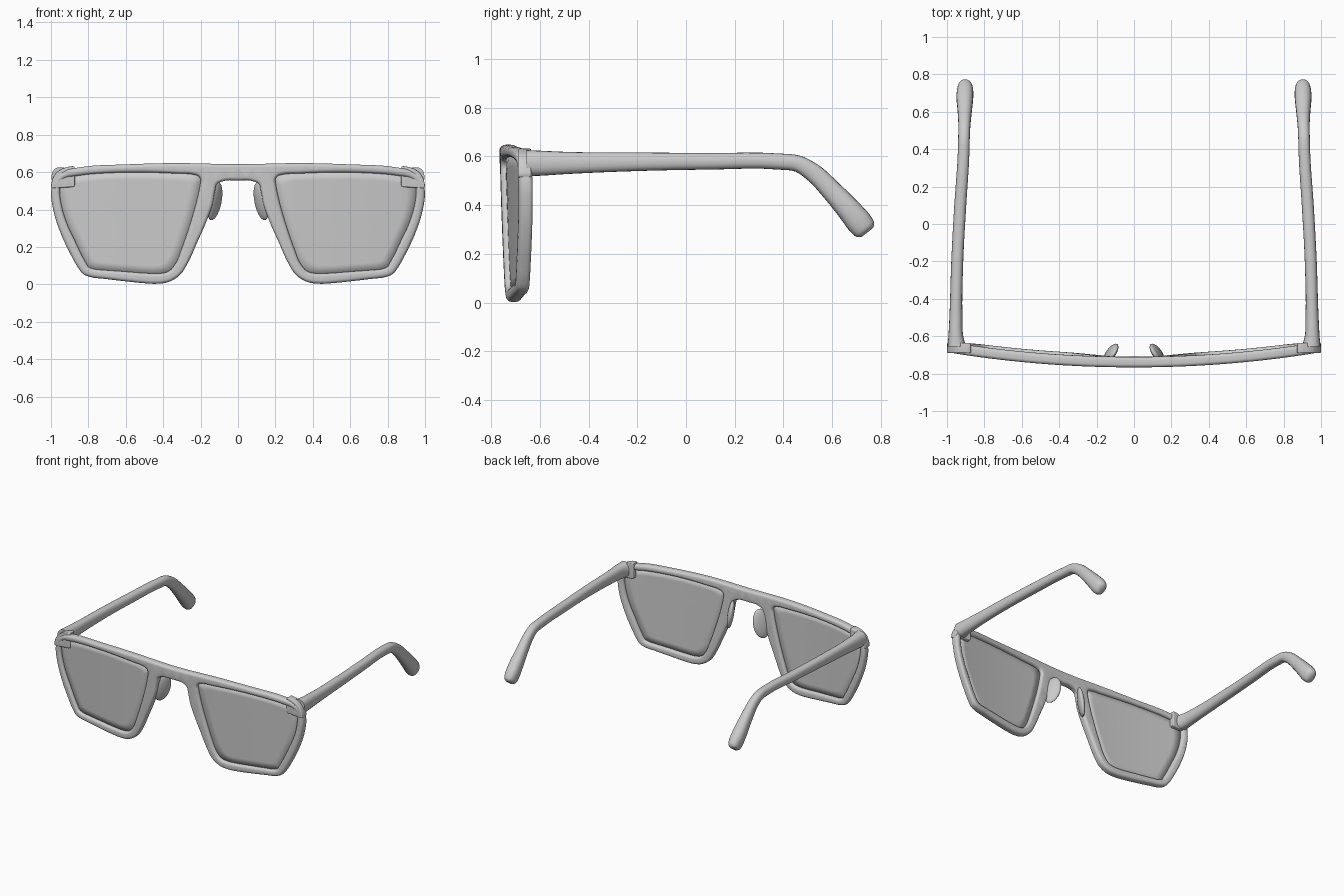
import bpy, bmesh, math
from mathutils import Vector

if "Cube" in bpy.data.objects:
    bpy.data.objects.remove(bpy.data.objects["Cube"])


def smooth_path(pts, n, closed):
    """Chord-weighted Hermite spline through points of any dimension."""
    P = [Vector(p) for p in pts]
    N = len(P)

    def tangent(i):
        if not closed and i in (0, N - 1):
            j = min(i, N - 2)
            return (P[j + 1] - P[j]).normalized()
        a, b = P[i] - P[i - 1], P[(i + 1) % N] - P[i]
        da, db = a.length, b.length
        return (a * (db / da) + b * (da / db)) / (da + db)

    out = []
    for i in range(N if closed else N - 1):
        a, b = P[i], P[(i + 1) % N]
        d = (b - a).length
        ma, mb = tangent(i) * d, tangent((i + 1) % N) * d
        for k in range(n):
            t = k / n
            out.append(a * (2*t**3 - 3*t*t + 1) + ma * (t**3 - 2*t*t + t)
                       + b * (3*t*t - 2*t**3) + mb * (t**3 - t*t))
    if not closed:
        out.append(P[-1])
    return out


def wrap(x, z):
    """Depth of the curved frame front."""
    return -0.738 + 0.08 * x * x + 0.015 * (0.6 - z) / 0.6


def finish(name, bm, mirror=False):
    bmesh.ops.recalc_face_normals(bm, faces=bm.faces)
    me = bpy.data.meshes.new(name)
    bm.to_mesh(me)
    bm.free()
    me.shade_smooth()
    me.set_sharp_from_angle(angle=math.radians(50))
    ob = bpy.data.objects.new(name, me)
    bpy.context.collection.objects.link(ob)
    if mirror:
        ob.modifiers.new("mirror", 'MIRROR')
    return ob


def skin(bm, rings):
    """Bridge consecutive closed rings with quads."""
    for a, b in zip(rings, rings[1:]):
        for k in range(len(a)):
            j = (k + 1) % len(a)
            bm.faces.new((a[k], a[j], b[j], b[k]))


def plate(name, loops, depth, bevel, place, mirror=False):
    """Upright slab: first loop is the outline, the rest are holes; edges rounded."""
    bm = bmesh.new()
    caps = ([], [])
    steps = [(-1, math.radians(a)) for a in (-90, -67, -45, -22, 0)] + \
            [(1, math.radians(a)) for a in (0, 22, 45, 67, 90)]
    for li, loop in enumerate(loops):
        n = len(loop)
        P = [Vector(p) for p in loop]
        area = sum(P[i - 1].x * P[i].y - P[i].x * P[i - 1].y for i in range(n))
        sign = math.copysign(1, area) * (1 if li == 0 else -1)
        nor = []
        for i in range(n):
            t = (P[(i + 1) % n] - P[i - 1]).normalized()
            nor.append(Vector((t.y, -t.x)) * sign)
        rings = []
        for side, a in steps:
            w = side * (depth / 2 - bevel) + bevel * math.sin(a)
            rings.append([bm.verts.new((*(p + m * bevel * (math.cos(a) - 1)), w))
                          for p, m in zip(P, nor)])
        skin(bm, rings)
        for cap, ring in ((caps[0], rings[0]), (caps[1], rings[-1])):
            cap += [bm.edges.get((ring[i - 1], ring[i])) for i in range(n)]
    for cap in caps:
        bmesh.ops.triangle_fill(bm, use_beauty=True, edges=cap)
    # slice so the flat faces can follow the bend
    for k in range(-24, 25):
        bmesh.ops.bisect_plane(bm, geom=bm.verts[:] + bm.edges[:] + bm.faces[:],
                               dist=1e-5, plane_co=(k / 25 + .003, 0, 0), plane_no=(1, 0, 0))
    for v in bm.verts:
        x, z, w = v.co
        v.co = (x, place(x, z) - w, z)
    return finish(name, bm, mirror)


# Front frame: outer outline (right half mirrored) and two lens openings
half = [(0, .642), (.35, .648), (.6, .641), (.85, .625), (.93, .607), (.98, .57),
        (.998, .51), (.985, .385), (.945, .265), (.89, .15), (.856, .09), (.828, .055),
        (.785, .038), (.72, .03), (.6, .016), (.5, .006), (.44, .003), (.37, .013),
        (.31, .05), (.265, .12), (.22, .22), (.165, .345), (.135, .43), (.122, .5),
        (.112, .535), (.085, .55), (0, .555)]
hole = [(.2, .56), (.212, .578), (.24, .587), (.32, .592), (.65, .597), (.86, .58),
        (.92, .568), (.945, .55), (.952, .515), (.945, .43), (.92, .34), (.87, .23),
        (.815, .12), (.798, .093), (.77, .082), (.72, .077), (.6, .068), (.48, .059),
        (.42, .058), (.37, .07), (.33, .118), (.305, .18), (.26, .31), (.215, .47),
        (.203, .53)]
outer = half + [(-x, z) for x, z in reversed(half[1:-1])]
lens_loop = smooth_path(hole, 4, True)
plate("front_frame", [smooth_path(outer, 4, True), lens_loop,
                      [(-p[0], p[1]) for p in lens_loop]], 0.056, 0.018, wrap)

# Lenses: concentric rings following the frame curve
bm = bmesh.new()
c = Vector((.58, .34))
rings = []
for s in (1.02, .85, .65, .45, .25, .1):
    pts = [c + (p - c) * s for p in lens_loop]
    rings.append([bm.verts.new((q.x, wrap(q.x, q.y), q.y)) for q in pts])
skin(bm, rings)
bm.faces.new(rings[-1])
lens = finish("lenses", bm, True)
sol = lens.modifiers.new("thickness", 'SOLIDIFY')
sol.thickness, sol.offset = 0.012, 0

# Hinge blocks at the outer corners
corner = [(.872, .62), (.875, .629), (.885, .632), (.91, .628), (.938, .619), (.96, .606),
          (.978, .588), (.992, .563), (.999, .535), (1, .522), (.996, .515), (.985, .514),
          (.885, .52), (.875, .524), (.872, .534)]
plate("hinge_blocks", [corner], 0.054, 0.006, lambda x, z: -0.663, True)

# Temple arms: x, y, z, half width, half height
stations = [(.947, -.655, .572, .050, .054), (.952, -.61, .572, .041, .052),
            (.952, -.5, .573, .035, .046), (.945, -.2, .578, .032, .038),
            (.929, .1, .580, .032, .034), (.911, .38, .579, .031, .033),
            (.909, .46, .570, .031, .034), (.907, .52, .535, .032, .038),
            (.905, .60, .457, .038, .043), (.904, .685, .362, .045, .051),
            (.903, .715, .325, .043, .053), (.903, .737, .298, .035, .046),
            (.903, .745, .288, .018, .030)]
path = smooth_path(stations, 4, False)
bm = bmesh.new()
rings = []
SIDES = 20
for i, s in enumerate(path):
    a, b = path[max(i - 1, 0)], path[min(i + 1, len(path) - 1)]
    t = Vector((b[1] - a[1], b[2] - a[2])).normalized()
    ring = []
    for k in range(SIDES):
        u = 2 * math.pi * k / SIDES
        ca, sa = (math.copysign(abs(f) ** .85, f) for f in (math.cos(u), math.sin(u)))
        h = sa * s[4]
        ring.append(bm.verts.new((s[0] + ca * s[3], s[1] - t.y * h, s[2] + t.x * h)))
    rings.append(ring)
skin(bm, rings)
bm.faces.new(rings[0])
bm.faces.new(rings[-1])
finish("temple_arms", bm, True)

# Nose pads: flattened ellipsoids angled back from the bridge, flaring downwards
bm = bmesh.new()
bmesh.ops.create_uvsphere(bm, u_segments=24, v_segments=16, radius=1)
rot = math.radians(32)
for v in bm.verts:
    x, y, z = v.co.x * .022, v.co.y * .06, v.co.z * .102
    v.co = (.124 + x * math.cos(rot) - y * math.sin(rot) - z * .17,
            -.692 + x * math.sin(rot) + y * math.cos(rot), .445 + z)
finish("nose_pads", bm, True)
